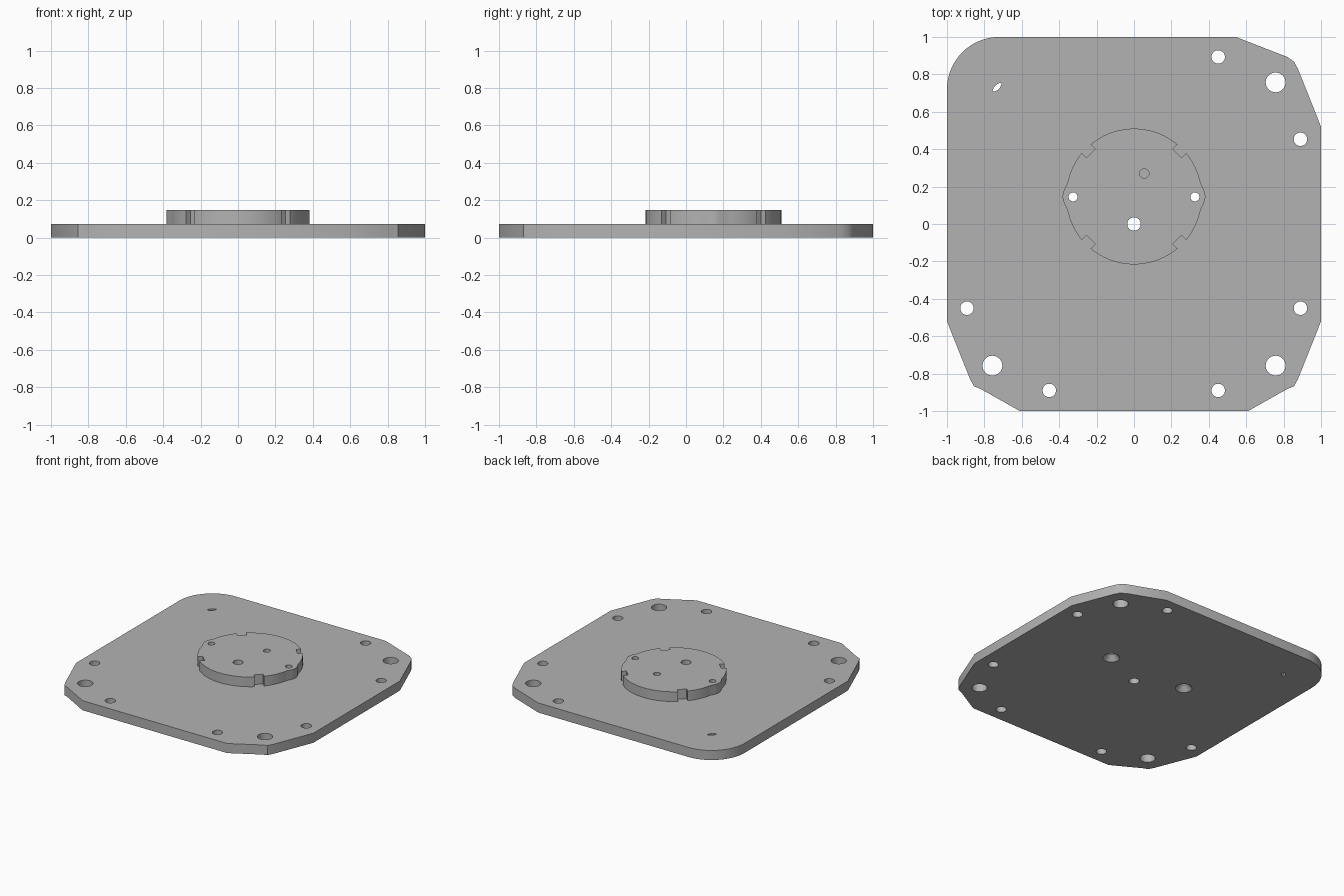
import bpy, bmesh
from math import cos, sin, pi, radians
from mathutils import Matrix, Vector

cube = bpy.data.objects.get("Cube")
if cube:
    bpy.data.objects.remove(cube)

PLATE_TOP, DISC_TOP = 0.073, 0.147
DISC_Y, DISC_R = 0.147, 0.363

metal = bpy.data.materials.new("plain grey metal")
metal.use_nodes = True
GREY = (0.45, 0.45, 0.45, 1)
metal.diffuse_color = GREY
metal.node_tree.nodes["Principled BSDF"].inputs["Base Color"].default_value = GREY


def arc(cx, cy, r, start, end, steps):
    """Points along an arc, angles in degrees."""
    angles = [radians(start + (end - start) * i / steps) for i in range(steps + 1)]
    return [(cx + r * cos(a), cy + r * sin(a)) for a in angles]


def loft(bm, sections):
    """Closed solid through (outline, z) sections with matching point counts."""
    rings = [[bm.verts.new((x, y, z)) for x, y in pts] for pts, z in sections]
    bm.faces.new(rings[0][::-1])
    bm.faces.new(rings[-1])
    for low, high in zip(rings, rings[1:]):
        n = len(low)
        for i in range(n):
            j = (i + 1) % n
            bm.faces.new((low[i], low[j], high[j], high[i]))


def drill(bm, x, y, *steps):
    """Round cutter at x, y through (radius, z) steps."""
    loft(bm, [(arc(x, y, r, 0, 348.75, 31), z) for r, z in steps])


def make(name, bm):
    bmesh.ops.recalc_face_normals(bm, faces=bm.faces)
    mesh = bpy.data.meshes.new(name)
    bm.to_mesh(mesh)
    bm.free()
    mesh.materials.append(metal)
    obj = bpy.data.objects.new(name, mesh)
    bpy.context.collection.objects.link(obj)
    return obj


# Base plate: three chamfered corners with soft noses, one round corner
def corner(sx, sy, first, nose):
    pts = [(1, 0.52), (0.877, 0.829), (0.855, 0.868), nose, first]
    pts = [(sx * x, sy * y) for x, y in pts]
    return pts if sx * sy > 0 else pts[::-1]


plate_outline = (corner(1, 1, (0.545, 1), (0.82, 0.893))
                 + arc(-0.72, 0.72, 0.28, 90, 180, 16)
                 + corner(-1, -1, (0.61, -1 * -1), (0.82, 0.882))
                 + corner(1, -1, (0.61, 1), (0.82, 0.882)))
bm = bmesh.new()
loft(bm, [(plate_outline, 0), (plate_outline, PLATE_TOP)])
plate = make("base_plate", bm)

# Raised disc with an ear on each side
ear = [(0.357, -0.068), (0.375, -0.033), (0.383, 0), (0.375, 0.033), (0.357, 0.068)]
disc_outline = [(x, y + DISC_Y) for x, y in ear]
disc_outline += arc(0, DISC_Y, DISC_R, 14, 166, 40)
disc_outline += [(-x, DISC_Y - y) for x, y in ear]
disc_outline += arc(0, DISC_Y, DISC_R, 194, 346, 40)
bm = bmesh.new()
loft(bm, [(disc_outline, PLATE_TOP), (disc_outline, DISC_TOP)])
disc = make("raised_disc", bm)

# Through holes shared by the plate and the disc
bm = bmesh.new()
for x, y in [(0.45, 0.893), (0.89, 0.453), (0.89, -0.45), (0.45, -0.89),
             (-0.453, -0.89), (-0.893, -0.45), (0, 0)]:
    drill(bm, x, y, (0.036, -0.1), (0.036, 0.3))
for sx, sy in [(1, 1), (1, -1), (-1, -1)]:
    drill(bm, 0.757 * sx, 0.757 * sy, (0.053, -0.1), (0.053, 0.3))
# Pin holes, countersunk underneath
for x in (-0.326, 0.326):
    drill(bm, x, 0.145, (0.067, -0.01), (0.024, 0.04), (0.024, 0.3))
# Lens-shaped slit near the round corner
turn = Matrix.Rotation(pi / 4, 2)
lens = [(0.033 * cos(t * pi / 8), 0.013 * sin(t * pi / 8) * abs(sin(t * pi / 8)) ** 0.5)
        for t in range(16)]
lens = [tuple(turn @ Vector(p) + Vector((-0.732, 0.731))) for p in lens]
loft(bm, [(lens, -0.1), (lens, 0.3)])
holes = make("hole_cutter", bm)

# Disc only: blind hole and four diagonal notches
bm = bmesh.new()
drill(bm, 0.055, 0.27, (0.025, 0.05), (0.025, 0.3))
for k in range(4):
    spin = Matrix.Rotation(pi / 4 + k * pi / 2, 2)
    box = [(0.326, -0.033), (0.45, -0.033), (0.45, 0.033), (0.326, 0.033)]
    box = [tuple(spin @ Vector(p) + Vector((0, DISC_Y))) for p in box]
    loft(bm, [(box, 0.05), (box, 0.3)])
notches = make("notch_cutter", bm)


def finish(obj, cutters):
    bpy.ops.object.select_all(action='DESELECT')
    obj.select_set(True)
    bpy.context.view_layer.objects.active = obj
    for cutter in cutters:
        mod = obj.modifiers.new(cutter.name, 'BOOLEAN')
        mod.operation, mod.solver, mod.object = 'DIFFERENCE', 'EXACT', cutter
        bpy.ops.object.modifier_apply(modifier=mod.name)
    bpy.ops.object.shade_smooth_by_angle(angle=radians(30))


finish(plate, [holes])
finish(disc, [holes, notches])
for cutter in (holes, notches):
    bpy.data.objects.remove(cutter)
